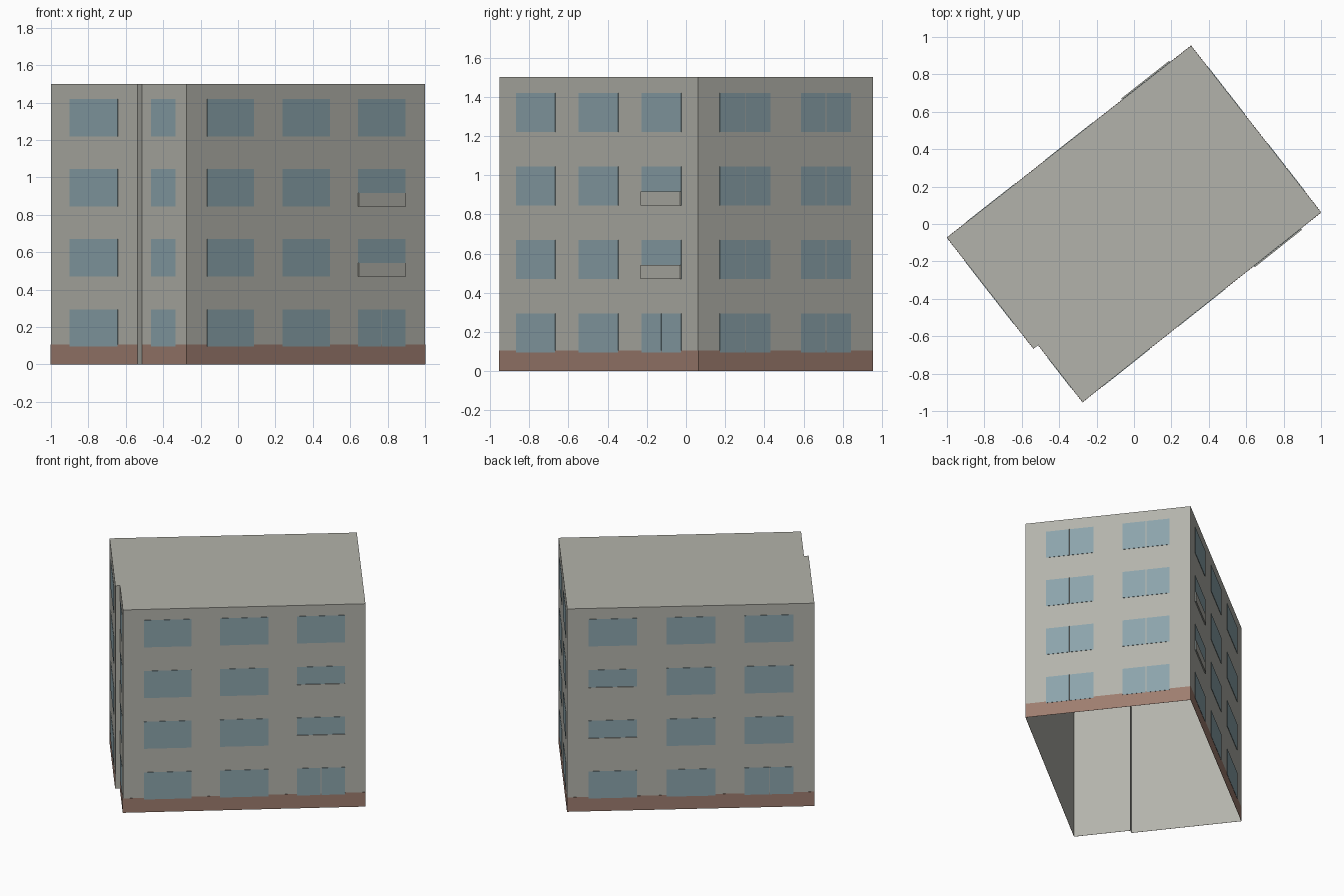
import bpy, bmesh
from mathutils import Vector

cube = bpy.data.objects.get("Cube")
if cube:
    bpy.data.objects.remove(cube)

HEIGHT, PLINTH = 1.5, 0.106
FLOOR, SILL, WIN_H, PARAPET = 0.375, 0.095, 0.2, 0.072


def material(name, rgb):
    m = bpy.data.materials.new(name)
    m.use_nodes = True
    m.diffuse_color = (*rgb, 1)
    m.node_tree.nodes["Principled BSDF"].inputs["Base Color"].default_value = (*rgb, 1)
    return m


concrete = material("warm grey concrete", (0.45, 0.45, 0.405))
glass = material("blue grey glass", (0.26, 0.37, 0.41))
brick = material("brown plinth", (0.34, 0.205, 0.16))


def finish(name, bm, mat):
    mesh = bpy.data.meshes.new(name)
    bm.to_mesh(mesh)
    bm.free()
    mesh.materials.append(mat)
    bpy.context.collection.objects.link(bpy.data.objects.new(name, mesh))


def add_plate(bm, wall, u0, u1, z0, z1, depth):
    """Thin box on a wall, placed by fractions along it."""
    a, b = wall
    along = b - a
    out = Vector((along.y, -along.x, 0)).normalized()
    ring = []
    for d in (0.0005, depth):
        ring.append([bm.verts.new(a + along * u + out * d + Vector((0, 0, z)))
                     for u, z in ((u0, z0), (u1, z0), (u1, z1), (u0, z1))])
    back, front = ring
    bm.faces.new(front)
    bm.faces.new(back[::-1])
    for i in range(4):
        j = (i + 1) % 4
        bm.faces.new((back[i], back[j], front[j], front[i]))


# Footprint, counterclockwise, with the small step in the entrance end
plan = [Vector((x, y, 0)) for x, y in (
    (-1, -0.073), (-0.537, -0.667), (-0.512, -0.648),
    (-0.275, -0.952), (1, 0.062), (0.305, 0.953))]
walls = [(plan[i], plan[(i + 1) % 6]) for i in range(6)]
left_end, step, right_end, front, far_end, back = walls

# Building shell: walls and flat roof, open underneath
bm = bmesh.new()
low = [bm.verts.new(p) for p in plan]
high = [bm.verts.new(p + Vector((0, 0, HEIGHT))) for p in plan]
for i in range(6):
    j = (i + 1) % 6
    bm.faces.new((low[i], low[j], high[j], high[i]))
bm.faces.new(high)
finish("building_shell", bm, concrete)

# Plinth band around the main walls
bm = bmesh.new()
for wall in (left_end, right_end, front, far_end, back):
    add_plate(bm, wall, 0, 1, 0, PLINTH, 0.0015)
finish("plinth", bm, brick)

# Window columns per wall, as fractions along it
long_columns = ((0.086, 0.282), (0.401, 0.599), (0.718, 0.916))
layouts = {
    "left_end": (left_end, ((0.218, 0.773),)),
    "right_end": (right_end, ((0.213, 0.757),)),
    "front": (front, long_columns),
    "far_end": (far_end, ((0.123, 0.412), (0.588, 0.874))),
    "back": (back, long_columns),
}
for name, (wall, columns) in layouts.items():
    bm = bmesh.new()
    gap = 0.003 / (wall[1] - wall[0]).length
    for c, (u0, u1) in enumerate(columns):
        for floor in range(4):
            z = SILL + floor * FLOOR
            # Paired sashes on the far end and on one ground window of each long side
            paired = name == "far_end" or (len(columns) == 3 and c == 2 and floor == 0)
            mid = (u0 + u1) / 2
            spans = ((u0, mid - gap), (mid + gap, u1)) if paired else ((u0, u1),)
            for s0, s1 in spans:
                add_plate(bm, wall, s0, s1, z, z + WIN_H, 0.003)
    finish(name + "_windows", bm, glass)

# Shallow balcony parapets on the two middle floors of each long side
for name, wall, column in (("front", front, 2), ("back", back, 0)):
    bm = bmesh.new()
    for floor in (1, 2):
        z = SILL + floor * FLOOR
        add_plate(bm, wall, *long_columns[column], z, z + PARAPET, 0.009)
    finish(name + "_balconies", bm, concrete)
